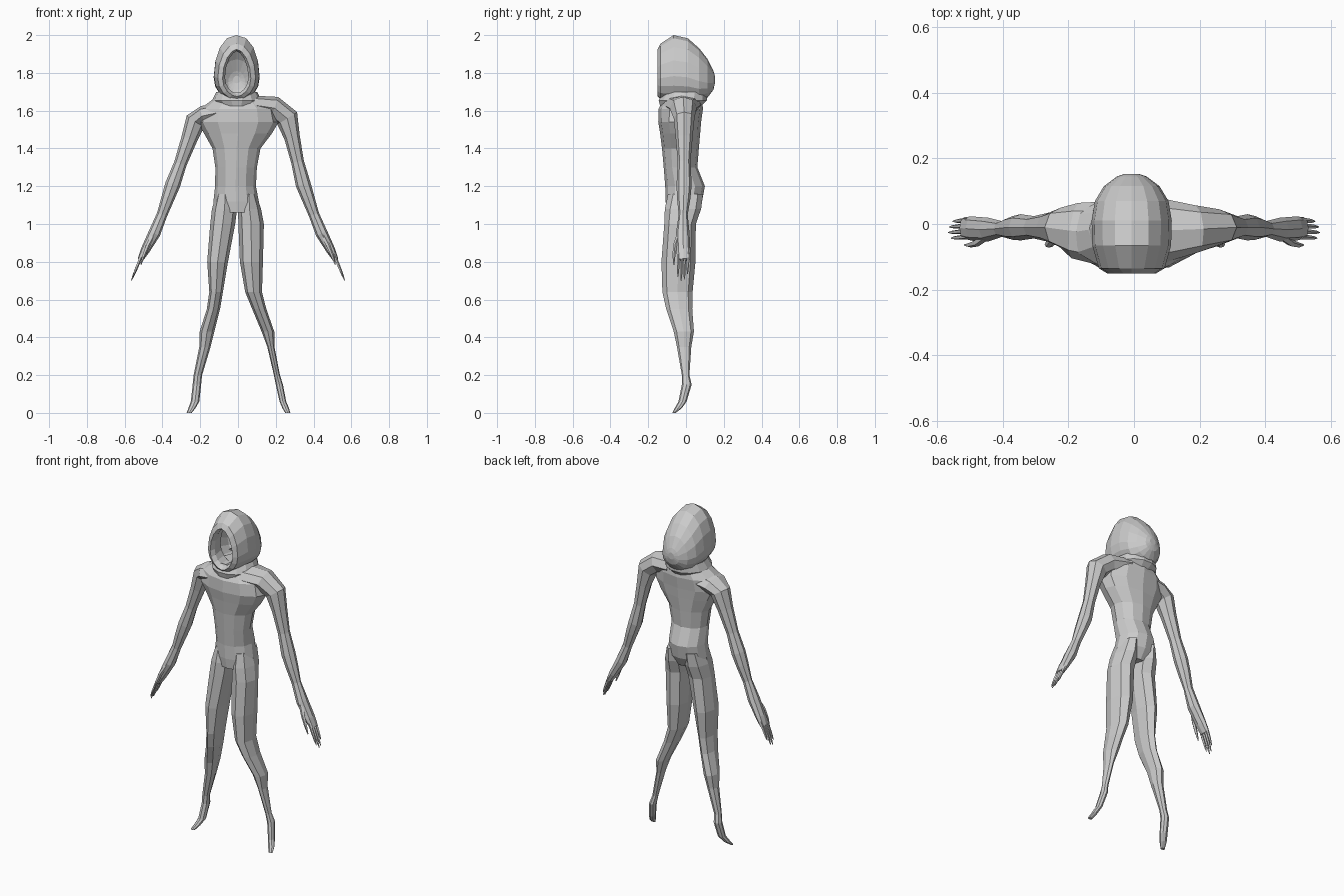
import bpy, bmesh, math
from mathutils import Vector


def loft(name, rings, cap_start=True, cap_end=True):
    """Skin a list of point rings into a flat-shaded object."""
    bm = bmesh.new()
    vs = [[bm.verts.new(p) for p in r] for r in rings]
    n = len(rings[0])
    for a, b in zip(vs, vs[1:]):
        for i in range(n):
            j = (i + 1) % n
            bm.faces.new((a[i], a[j], b[j], b[i]))
    if cap_start:
        bm.faces.new(vs[0][::-1])
    if cap_end:
        bm.faces.new(vs[-1])
    bmesh.ops.recalc_face_normals(bm, faces=bm.faces)
    me = bpy.data.meshes.new(name)
    bm.to_mesh(me)
    bm.free()
    ob = bpy.data.objects.new(name, me)
    bpy.context.collection.objects.link(ob)
    return ob


def level_ring(z, cx, rx, y0, y1, n):
    """Horizontal oval spanning y0..y1."""
    cy, ry = (y0 + y1) / 2, (y1 - y0) / 2
    return [(cx + rx * math.cos(2 * math.pi * i / n),
             cy + ry * math.sin(2 * math.pi * i / n), z) for i in range(n)]


def tube(name, path, n=8):
    """Limb along x-z path of (x, y, z, in-plane radius, y radius)."""
    pts = [Vector(p[:3]) for p in path]
    rings = []
    for k, p in enumerate(path):
        t = (pts[min(k + 1, len(pts) - 1)] - pts[max(k - 1, 0)]).normalized()
        u = t.cross(Vector((0, 1, 0))).normalized()
        v = u.cross(t)
        rings.append([pts[k] + u * p[3] * math.cos(2 * math.pi * i / n)
                      + v * p[4] * math.sin(2 * math.pi * i / n) for i in range(n)])
    return loft(name, rings)


def egg_ring(y, rx, lo, hi, point, n=16):
    """Upright egg section of the hood, widest below the middle."""
    zc = lo + 0.38 * (hi - lo)
    out = []
    for i in range(n):
        a = 2 * math.pi * i / n
        c, s = math.cos(a), math.sin(a)
        x = math.copysign(abs(c) ** point, c) * rx
        out.append((x - 0.007, y, zc + s * (hi - zc if s > 0 else zc - lo)))
    return out


# torso: z, centre x, half width, front y, back y
torso = [(1.69, -.005, .075, -.09, .06), (1.655, 0, .14, -.12, .085),
         (1.61, 0, .2, -.145, .09), (1.54, 0, .215, -.147, .08),
         (1.48, 0, .18, -.137, .075), (1.4, -.008, .127, -.127, .068),
         (1.3, -.01, .11, -.118, .06), (1.2, -.013, .108, -.11, .1),
         (1.12, -.01, .12, -.108, .085), (1.06, -.006, .125, -.1, .05)]
loft("torso", [level_ring(*r, 12) for r in torso])

# legs: z, left inner/outer x, right inner/outer x, front y, back y
legs = [(1.16, .02, .115, .02, .095, -.095, .09), (1.08, .005, .138, 0, .122, -.112, .08),
        (1.0, .015, .147, .002, .137, -.115, .052), (.8, .053, .163, .01, .132, -.13, .05),
        (.64, .08, .152, .038, .127, -.125, .035), (.55, .095, .165, .075, .15, -.105, .033),
        (.43, .125, .203, .125, .192, -.065, .042), (.35, .145, .205, .155, .193, -.048, .028),
        (.2, .19, .235, .19, .222, -.022, .018), (.15, .195, .24, .2, .238, -.022, .03),
        (.06, .205, .25, .22, .255, -.04, .003), (.025, .225, .263, .235, .27, -.06, -.022),
        (0, .245, .272, .25, .277, -.072, -.055)]
for side, s, k in (("left", -1, 1), ("right", 1, 3)):
    loft(side + "_leg", [level_ring(r[0], s * (r[k] + r[k + 1]) / 2, (r[k + 1] - r[k]) / 2,
                                    r[5], r[6], 8) for r in legs])

# arms: slightly uneven shoulders, shared forearm and hand
forearm = [(.345, -.01, 1.21, .04, .04), (.37, -.012, 1.14, .035, .036),
           (.402, -.015, 1.05, .028, .024), (.443, -.017, .95, .032, .036),
           (.492, -.014, .86, .024, .037), (.518, -.012, .81, .015, .033)]
shoulders = {
    "left": [(.08, -.03, 1.595, .05, .1), (.18, -.02, 1.575, .052, .085),
             (.225, -.01, 1.545, .055, .06), (.258, -.01, 1.45, .043, .045),
             (.305, -.01, 1.32, .034, .034)],
    "right": [(.08, -.02, 1.63, .05, .1), (.19, -.015, 1.615, .062, .072),
              (.26, -.01, 1.56, .062, .055), (.286, -.01, 1.46, .042, .045),
              (.315, -.01, 1.33, .034, .034)]}
for side, s in (("left", -1), ("right", 1)):
    path = shoulders[side] + forearm
    tube(side + "_arm", [(s * x, y, z, r, ry) for x, y, z, r, ry in path])
    # four tapered fingers
    for i, length in enumerate((.75, .95, 1, .85)):
        y = .012 - .017 * i
        tube(f"{side}_finger_{i + 1}",
             [(s * (.508 + .057 * t * length), y - .004 * t,
               .84 - .14 * t * length, r, r * .9)
              for t, r in ((0, .009), (.5, .008), (.8, .006), (1, .002))], 5)
    tube(side + "_thumb", [(s * .445, -.035, .95, .013, .012), (s * .478, -.058, .885, .012, .011),
                           (s * .5, -.064, .83, .009, .008), (s * .515, -.064, .785, .003, .003)], 5)

# hollow hood: y, half width, bottom z, top z, pointedness
hood = [(-.06, .068, 1.69, 1.93, 1.2), (-.125, .062, 1.69, 1.915, 1.25),
        (-.15, .075, 1.675, 1.925, 1.15), (-.135, .1, 1.66, 1.955, 1),
        (-.065, .12, 1.65, 2.0, .9), (.01, .122, 1.65, 1.983, .9),
        (.07, .112, 1.65, 1.93, .9), (.115, .085, 1.67, 1.872, .9),
        (.145, .045, 1.71, 1.81, 1), (.153, .02, 1.745, 1.785, 1)]
loft("hood", [egg_ring(*r) for r in hood], cap_start=False)

# flared collar under the hood
collar = [(1.7, -.007, .108, -.125, .115), (1.655, -.007, .13, -.148, .115),
          (1.625, -.005, .1, -.14, .085)]
loft("collar", [level_ring(*r, 14) for r in collar], False, False)
